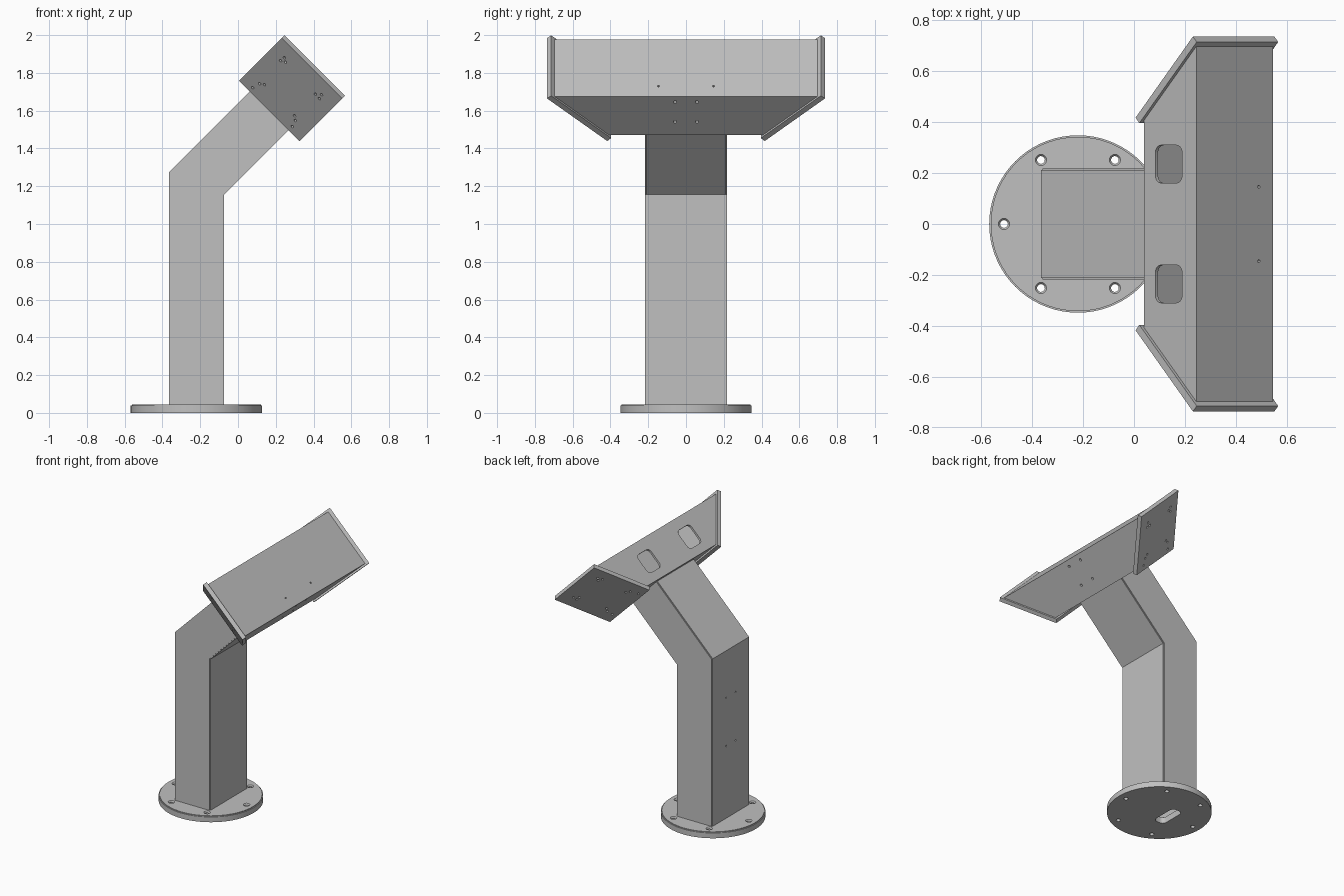
import bpy, bmesh, math
from mathutils import Vector

cube = bpy.data.objects.get("Cube")
if cube:
    bpy.data.objects.remove(cube, do_unlink=True)

GREY = (0.53, 0.53, 0.53, 1)
metal = bpy.data.materials.new("grey_metal")
metal.use_nodes = True
metal.diffuse_color = GREY
metal.node_tree.nodes["Principled BSDF"].inputs["Base Color"].default_value = GREY

R = math.sqrt(0.5)
U = Vector((R, 0, -R))      # down the slope of the tilted head
V = Vector((R, 0, R))       # along the tilted arm
Y = Vector((0, 1, 0))
Z = Vector((0, 0, 1))


def head(u, y, v):
    """Point in the tilted frame of the head."""
    return U * u + Y * y + V * v


def prism(bm, points, sweep):
    """Closed polygon swept along a vector; returns the first cap's edges."""
    low = [bm.verts.new(p) for p in points]
    high = [bm.verts.new(p + sweep) for p in points]
    caps = [bm.faces.new(low), bm.faces.new(high[::-1])]
    n = len(points)
    for i in range(n):
        j = (i + 1) % n
        bm.faces.new((low[j], low[i], high[i], high[j]))
    bmesh.ops.recalc_face_normals(bm, faces=bm.faces)
    return caps


def cylinder(bm, centre, axis, r1, depth, r2=None, segments=16):
    turn = axis.to_track_quat('Z', 'Y').to_matrix().to_4x4()
    turn.translation = centre
    bmesh.ops.create_cone(bm, cap_ends=True, segments=segments, radius1=r1,
                          radius2=r1 if r2 is None else r2, depth=depth, matrix=turn)


def rounded(w, h, r):
    """Rounded rectangle outline about the origin."""
    out = []
    for k, (sx, sy) in enumerate([(1, 1), (-1, 1), (-1, -1), (1, -1)]):
        for i in range(6):
            a = math.pi / 2 * (k + i / 5)
            out.append((sx * (w / 2 - r) + r * math.cos(a),
                        sy * (h / 2 - r) + r * math.sin(a)))
    return out


def make(name, bm):
    mesh = bpy.data.meshes.new(name)
    bm.to_mesh(mesh)
    bm.free()
    obj = bpy.data.objects.new(name, mesh)
    bpy.context.collection.objects.link(obj)
    mesh.materials.append(metal)
    return obj


def cut(obj, bm):
    """Subtract a cutter mesh and bake the result."""
    cutter = make("cutter", bm)
    cutter.hide_render = True
    mod = obj.modifiers.new("cut", 'BOOLEAN')
    mod.operation, mod.solver, mod.object = 'DIFFERENCE', 'EXACT', cutter
    graph = bpy.context.evaluated_depsgraph_get()
    graph.update()
    baked = bpy.data.meshes.new_from_object(obj.evaluated_get(graph))
    obj.modifiers.clear()
    obj.data = baked
    bpy.data.objects.remove(cutter, do_unlink=True)


parts = []

# Round base plate with softened top rim
BASE_X, BASE_R, BASE_H = -0.22, 0.348, 0.045
bm = bmesh.new()
cylinder(bm, Vector((BASE_X, 0, BASE_H / 2)), Z, BASE_R, BASE_H, segments=72)
rim = [e for e in bm.edges if all(v.co.z > BASE_H - 0.001 for v in e.verts)]
bmesh.ops.bevel(bm, geom=rim, offset=0.006, segments=2, affect='EDGES')
base = make("base_plate", bm)
parts.append(base)

# Bolt holes, cable slot and countersinks in the base
holes, sinks = bmesh.new(), bmesh.new()
for k in range(6):
    a = k * math.pi / 3
    spot = Vector((BASE_X + 0.29 * math.cos(a), 0.29 * math.sin(a), BASE_H))
    cylinder(holes, spot, Z, 0.015, 0.2, segments=24)
    cylinder(sinks, spot, Z, 0.014, 0.02, 0.03, 24)
prism(holes, [Vector((-0.295 + a, b, -0.05)) for a, b in rounded(0.085, 0.2, 0.03)], Z * 0.2)
cut(base, holes)
cut(base, sinks)


# Bent hollow post
def post_outline(inset, bottom, end):
    """Side outline: upright, then leaning 45 degrees until x + z = end."""
    back, front = -0.365 + inset, -0.075 - inset
    bend = lambda x: 1.275 - (x + 0.365) * math.tan(math.pi / 8)
    tip = lambda x: (end - x - bend(x)) / 2
    side = [(back, bottom), (back, bend(back)),
            (back + tip(back), bend(back) + tip(back)),
            (front + tip(front), bend(front) + tip(front)),
            (front, bend(front)), (front, bottom)]
    half = 0.217 - inset
    return [Vector((x, -half, z)) for x, z in side], Y * half * 2


bm = bmesh.new()
caps = prism(bm, *post_outline(0, BASE_H, 1.81))
long_edges = {e for f in caps for e in f.edges if abs((e.verts[0].co - e.verts[1].co).length) > 0.33}
bmesh.ops.bevel(bm, geom=list(long_edges), offset=0.006, segments=2, affect='EDGES')
post = make("bent_post", bm)
parts.append(post)
bm = bmesh.new()
prism(bm, *post_outline(0.015, BASE_H - 0.02, 1.84))
cut(post, bm)

# Small fixing holes in the back of the post
bm = bmesh.new()
for y in (-0.055, 0.055):
    for z in (0.575, 0.93):
        cylinder(bm, Vector((-0.365, y, z)), Vector((1, 0, 0)), 0.006, 0.08)
cut(post, bm)

# Tilted hollow housing with 45 degree ends
U0, U1, V0, V1 = -1.2245, -0.8, 1.28, 1.57
END = 0.8734


def housing_outline(u, inset):
    lo, hi = V0 + inset, V1 - inset
    end = END + inset * math.sqrt(2)
    return [head(u, s * (v - end), v) for s, v in ((-1, lo), (1, lo), (1, hi), (-1, hi))]


bm = bmesh.new()
prism(bm, housing_outline(U0, 0), U * (U1 - U0))
housing = make("housing", bm)
parts.append(housing)
bm = bmesh.new()
prism(bm, housing_outline(U0 + 0.015, 0.015), U * (U1 - U0 - 0.03))
cut(housing, bm)

# Rear windows and small fixing holes in the housing
bm = bmesh.new()
for s in (-1, 1):
    prism(bm, [head(U0 - 0.03, s * 0.235 + b, 1.417 + a) for a, b in rounded(0.148, 0.148, 0.03)], U * 0.08)
    cylinder(bm, Vector((0.49, s * 0.146, 1.73)), V, 0.006, 0.06)
    for z in (1.54, 1.645):
        cylinder(bm, Vector((z - 1.13, s * 0.058, z)), U, 0.009, 0.06)
cut(housing, bm)

# Slanted end plates with four clusters of holes
PU0, PU1, PV0, PV1 = -1.2395, -0.7875, 1.248, 1.5875
THICK = 0.0212
OUTER = END - 2 * THICK
HOLES = [(.225, 1.865), (.246, 1.88), (.251, 1.857),
         (.077, 1.722), (.114, 1.743), (.14, 1.738),
         (.41, 1.687), (.442, 1.685), (.431, 1.664),
         (.299, 1.574), (.304, 1.548), (.288, 1.516)]
for s, name in ((1, "back_end_plate"), (-1, "front_end_plate")):
    low, high = PV0 - OUTER, PV1 - THICK - OUTER
    outline = [(low, PV0), (high, PV1 - THICK),
               (high - THICK, PV1), (low - THICK, PV0 + THICK)]
    bm = bmesh.new()
    prism(bm, [head(PU0, s * y, v) for y, v in outline], U * (PU1 - PU0))
    plate = make(name, bm)
    parts.append(plate)
    bm = bmesh.new()
    for x, z in HOLES:
        spot = Vector((x, s * ((x + z) * R - OUTER), z))
        cylinder(bm, spot, Y * s - V, 0.008, 0.04, segments=12)
    cut(plate, bm)

# Smooth the round surfaces, keep the folds sharp
bpy.ops.object.select_all(action='DESELECT')
for obj in parts:
    obj.select_set(True)
bpy.context.view_layer.objects.active = base
bpy.ops.object.shade_smooth_by_angle(angle=math.radians(30))
